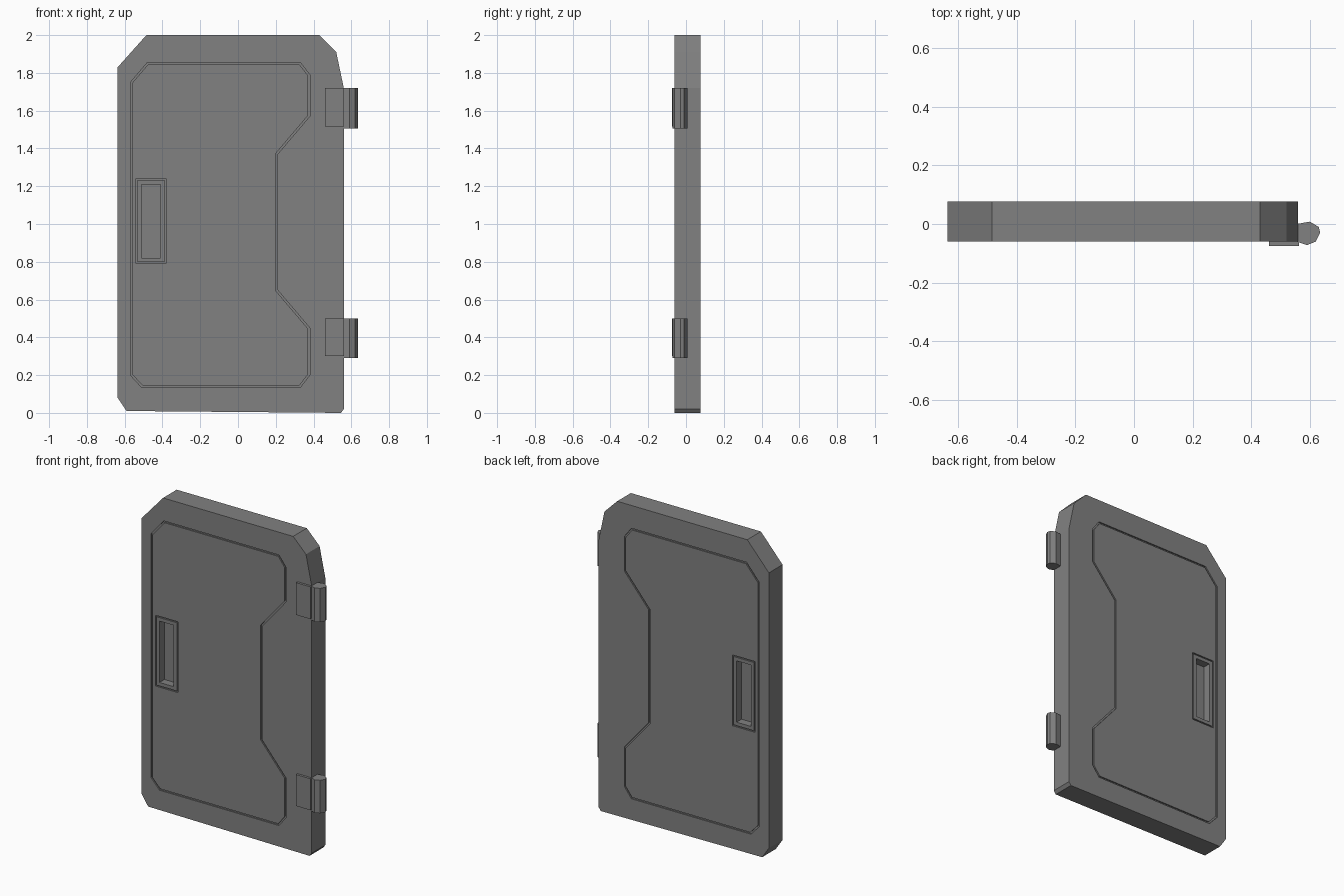
import bpy
import bmesh
from mathutils import Vector

old = bpy.data.objects.get("Cube")
if old:
    bpy.data.objects.remove(old, do_unlink=True)

GREY = (0.22, 0.22, 0.22, 1)
metal = bpy.data.materials.new("grey metal")
metal.use_nodes = True
metal.diffuse_color = GREY
for node in metal.node_tree.nodes:
    if node.type == "BSDF_PRINCIPLED":
        node.inputs["Base Color"].default_value = GREY
        node.inputs["Roughness"].default_value = 0.6

FRONT, BACK = -0.06, 0.077


def make_object(name, bm):
    bmesh.ops.recalc_face_normals(bm, faces=bm.faces)
    mesh = bpy.data.meshes.new(name)
    bm.to_mesh(mesh)
    bm.free()
    mesh.materials.append(metal)
    obj = bpy.data.objects.new(name, mesh)
    bpy.context.collection.objects.link(obj)
    return obj


def bridge(bm, a, b):
    n = len(a)
    for i in range(n):
        k = (i + 1) % n
        bm.faces.new((a[i], a[k], b[k], b[i]))


def prism(name, outline, y0, y1):
    """Solid from an x-z outline, running from y0 to y1."""
    bm = bmesh.new()
    loops = [[bm.verts.new((x, y, z)) for x, z in outline] for y in (y0, y1)]
    bridge(bm, *loops)
    for loop in loops:
        bm.faces.new(loop)
    return make_object(name, bm)


def inset(outline, t):
    """Mitred inward offset of a clockwise outline."""
    pts = [Vector(p) for p in outline]
    result = []
    for i, p in enumerate(pts):
        d1 = (p - pts[i - 1]).normalized()
        d2 = (pts[(i + 1) % len(pts)] - p).normalized()
        n1, n2 = Vector((d1.y, -d1.x)), Vector((d2.y, -d2.x))
        result.append(p + (n1 + n2) * t / (1 + n1.dot(n2)))
    return result


def ring(name, outline, width, y0, y1):
    """Closed frame following an outline, used to cut a groove."""
    bm = bmesh.new()
    inner = inset(outline, width)
    loops = [[bm.verts.new((x, y, z)) for x, z in line]
             for line, y in ((outline, y0), (inner, y0), (inner, y1), (outline, y1))]
    for j in range(4):
        bridge(bm, loops[j], loops[(j + 1) % 4])
    return make_object(name, bm)


def rect(x0, x1, z0, z1):
    return [(x0, z0), (x0, z1), (x1, z1), (x1, z0)]


# Door slab with clipped corners
door = prism("door_slab", [
    (-0.637, 0.08), (-0.637, 1.83), (-0.485, 2), (0.43, 2), (0.52, 1.91),
    (0.56, 1.72), (0.56, 0.02), (0.545, 0), (-0.59, 0.01)], FRONT, BACK)

# Panel outline, stepped in on the hinge side
panel = [(-0.57, 0.2), (-0.57, 1.75), (-0.48, 1.855), (0.33, 1.855),
         (0.38, 1.79), (0.38, 1.57), (0.21, 1.37), (0.21, 0.65),
         (0.38, 0.45), (0.38, 0.2), (0.33, 0.135), (-0.51, 0.135)]

# Grooves and handle pockets on both sides
cutters = []
for side, surface, inward in (("front", FRONT, 1), ("back", BACK, -1)):
    out = surface - inward * 0.02
    shallow = surface + inward * 0.008
    deep = surface + inward * 0.05
    cutters += [
        ring(side + "_panel_groove", panel, 0.01, out, shallow),
        ring(side + "_handle_groove", rect(-0.54, -0.38, 0.79, 1.24), 0.008, out, shallow),
        prism(side + "_handle_pocket", rect(-0.51, -0.41, 0.82, 1.21), out, deep)]
for cutter in cutters:
    cutter.hide_render = True
    mod = door.modifiers.new(cutter.name, "BOOLEAN")
    mod.operation = "DIFFERENCE"
    mod.solver = "EXACT"
    mod.object = cutter

# Bake the cuts and drop the cutters
bpy.context.view_layer.update()
graph = bpy.context.evaluated_depsgraph_get()
baked = bpy.data.meshes.new_from_object(door.evaluated_get(graph))
door.modifiers.clear()
door.data = baked
baked.materials.clear()
baked.materials.append(metal)
for poly in baked.polygons:
    poly.material_index = 0
for cutter in cutters:
    bpy.data.objects.remove(cutter, do_unlink=True)

# Hinges: a flat leaf and a faceted barrel
barrel = [(0.555, -0.06), (0.59, -0.072), (0.62, -0.06), (0.635, -0.03),
          (0.63, -0.01), (0.6, 0.008), (0.555, 0)]
for name, z0, z1 in (("lower", 0.29, 0.5), ("upper", 1.505, 1.72)):
    prism(name + "_hinge_leaf", rect(0.46, 0.562, z0 + 0.01, z1), -0.075, -0.05)
    bm = bmesh.new()
    ends = [[bm.verts.new((x, y, z)) for x, y in barrel] for z in (z0, z1)]
    bridge(bm, *ends)
    for end in ends:
        bm.faces.new(end)
    make_object(name + "_hinge_barrel", bm)
